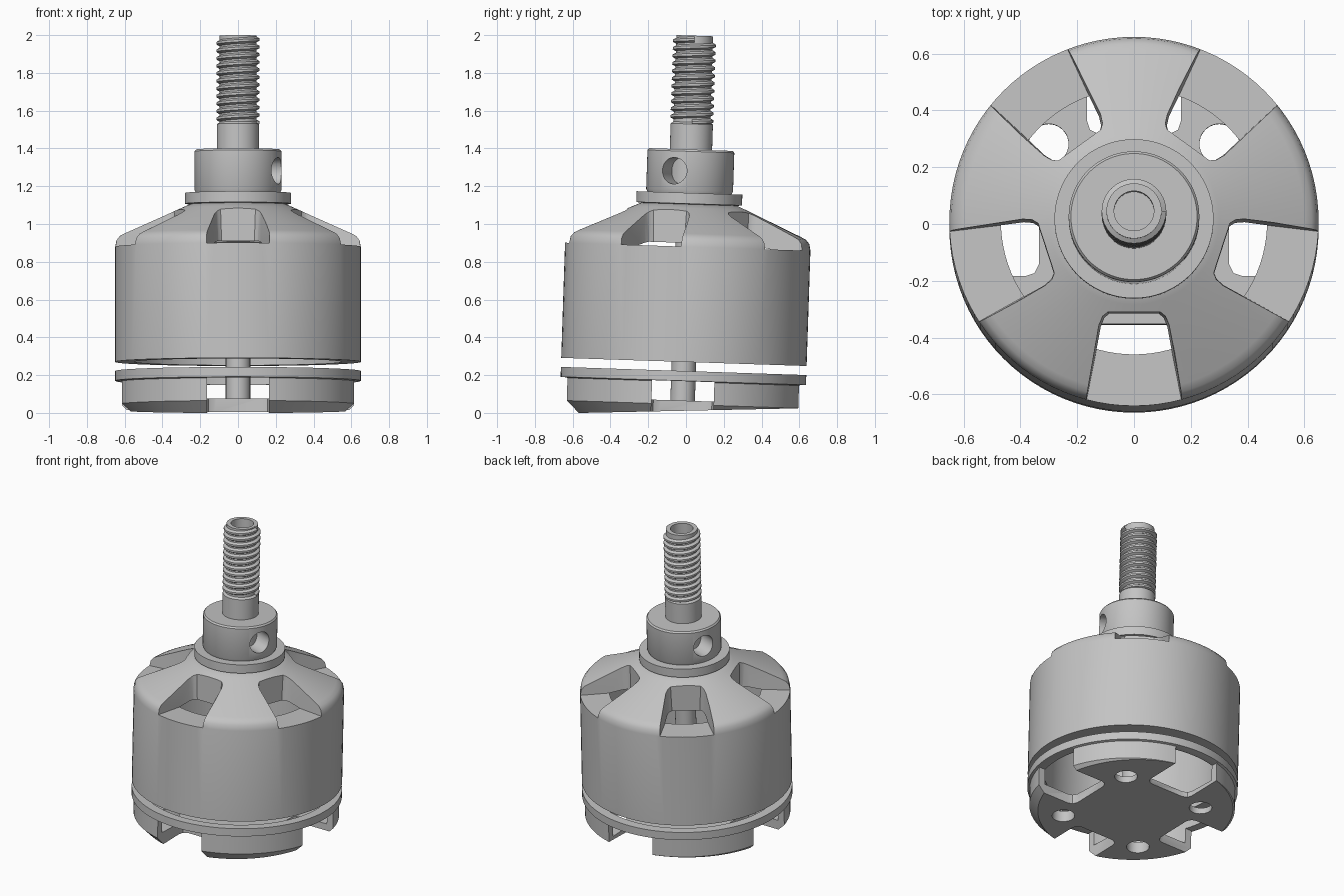
import bpy, bmesh
from math import radians, pi, sin, cos
from mathutils import Matrix, Vector

cube = bpy.data.objects.get("Cube")
if cube:
    bpy.data.objects.remove(cube, do_unlink=True)

GREY = (0.55, 0.55, 0.55, 1)
metal = bpy.data.materials.new("grey_metal")
metal.use_nodes = True
metal.diffuse_color = GREY
metal.node_tree.nodes["Principled BSDF"].inputs["Base Color"].default_value = GREY

# The whole motor leans slightly towards the back
TILT = Matrix.Translation((0, -0.02, 0)) @ Matrix.Rotation(radians(-1.9), 4, 'X')


def make_object(name, bm):
    bmesh.ops.recalc_face_normals(bm, faces=bm.faces)
    mesh = bpy.data.meshes.new(name)
    bm.to_mesh(mesh)
    bm.free()
    mesh.materials.append(metal)
    obj = bpy.data.objects.new(name, mesh)
    bpy.context.collection.objects.link(obj)
    return obj


def lathe(name, profile, steps=96):
    """Revolve a closed (radius, height) outline about z."""
    bm = bmesh.new()
    verts = [bm.verts.new((r, 0, z)) for r, z in profile]
    edges = [bm.edges.new((a, b)) for a, b in zip(verts, verts[1:] + verts[:1])
             if a.co.x > 0 or b.co.x > 0]
    bmesh.ops.spin(bm, geom=verts + edges, axis=(0, 0, 1), cent=(0, 0, 0),
                   angle=2 * pi, steps=steps)
    bmesh.ops.remove_doubles(bm, verts=bm.verts, dist=0.0005)
    return make_object(name, bm)


def prism(half_outline, low, high, angle, low_scale=1.0):
    """Cutter symmetric about its radial axis, pointing along angle."""
    outline = [(r, w) for r, w in half_outline]
    outline += [(r, -w) for r, w in reversed(half_outline)]
    bm = bmesh.new()
    rings = [[bm.verts.new((r, w * s, z)) for r, w in outline]
             for z, s in ((low, low_scale), (high, 1.0))]
    for ring in rings:
        bm.faces.new(ring)
    n = len(outline)
    for i in range(n):
        j = (i + 1) % n
        bm.faces.new((rings[0][i], rings[0][j], rings[1][j], rings[1][i]))
    bm.transform(Matrix.Rotation(radians(angle), 4, 'Z'))
    return make_object("cutter", bm)


def rod_cutter(radius, depth, matrix):
    bm = bmesh.new()
    bmesh.ops.create_cone(bm, cap_ends=True, segments=40, radius1=radius,
                          radius2=radius, depth=depth, matrix=matrix)
    return make_object("cutter", bm)


def cut(obj, cutter):
    cutter.hide_render = True
    mod = obj.modifiers.new("cut", 'BOOLEAN')
    mod.operation = 'DIFFERENCE'
    mod.solver = 'EXACT'
    mod.object = cutter
    bpy.context.view_layer.update()
    graph = bpy.context.evaluated_depsgraph_get()
    mesh = bpy.data.meshes.new_from_object(obj.evaluated_get(graph))
    obj.modifiers.clear()
    obj.data = mesh
    bpy.data.objects.remove(cutter, do_unlink=True)


# Bell: hollow drum with a conical top
bell = lathe("rotor_bell", [
    (0, 1.105), (0.255, 1.105), (0.30, 1.085), (0.60, 0.95), (0.625, 0.937),
    (0.643, 0.915), (0.65, 0.88), (0.65, 0.27), (0.55, 0.27), (0.55, 0.865),
    (0.36, 0.9), (0, 0.9)])

# Five cooling windows between the spokes
for k in range(5):
    cut(bell, prism([(0.325, 0.1), (0.34, 0.12), (0.37, 0.135), (0.72, 0.215)],
                    0.88, 1.3, -90 + 72 * k, 0.86))

# Base cup with a plate floor and a lip
base = lathe("stator_base", [
    (0, -0.03), (0.56, -0.03), (0.635, 0.045), (0.635, 0.165), (0.65, 0.17),
    (0.65, 0.222), (0.59, 0.222), (0.59, 0.065), (0, 0.065)])

# Four wire notches and four screw holes
for k in range(4):
    cut(base, prism([(0.335, 0.125), (0.35, 0.155), (0.38, 0.165), (0.8, 0.165)],
                    -0.1, 0.168, 90 * k))
    a = radians(45 + 90 * k)
    cut(base, rod_cutter(0.07, 0.4, Matrix.Translation((0.425 * cos(a), 0.425 * sin(a), 0))))

# Shaft through the hollow middle
shaft = lathe("inner_shaft", [(0, 0.04), (0.065, 0.04), (0.065, 0.95), (0, 0.95)], 48)

# Hub ring on top of the bell
hub = lathe("hub_ring", [
    (0, 1.07), (0.25, 1.07), (0.255, 1.105), (0.28, 1.108), (0.28, 1.165), (0, 1.165)])

# Clamping collar with a cross hole
collar = lathe("clamp_collar", [
    (0, 1.15), (0.215, 1.15), (0.23, 1.18), (0.23, 1.385), (0.222, 1.395), (0, 1.395)])
cut(collar, rod_cutter(0.07, 1, Matrix.Translation((0, 0, 1.28))
                       @ Matrix.Rotation(radians(-22), 4, 'Z')
                       @ Matrix.Rotation(pi / 2, 4, 'Y')))

# Output rod with a bored end
rod = lathe("output_rod", [
    (0, 1.1), (0.112, 1.1), (0.112, 1.53), (0.097, 1.54), (0.097, 1.998),
    (0.07, 1.998), (0.07, 1.9), (0, 1.9)], 64)

# Screw thread wound around the rod
PITCH, TURNS, STEPS = 0.04, 11, 32
bm = bmesh.new()
ridge = [bm.verts.new((r, 0, 1.52 + t * PITCH))
         for r, t in ((0.093, 0), (0.114, 0.3), (0.114, 0.6), (0.093, 0.9), (0.093, 1))]
ridge_edges = [bm.edges.new(pair) for pair in zip(ridge, ridge[1:])]
bmesh.ops.spin(bm, geom=ridge + ridge_edges, axis=(0, 0, 1), cent=(0, 0, 0),
               dvec=(0, 0, PITCH / STEPS), angle=2 * pi * TURNS, steps=TURNS * STEPS)
bmesh.ops.remove_doubles(bm, verts=bm.verts, dist=0.0002)
thread = make_object("screw_thread", bm)

# Lean every part, then trim the underside of the base
parts = [bell, base, shaft, hub, collar, rod, thread]
for obj in parts:
    obj.data.transform(TILT)
bm = bmesh.new()
bmesh.ops.create_cube(bm, size=2, matrix=Matrix.Translation((0, -0.55, 0))
                      @ Matrix.Rotation(radians(1.2), 4, 'X')
                      @ Matrix.Translation((0, 0.55, -1)))
cut(base, make_object("cutter", bm))

# Smooth the round surfaces and keep the edges crisp
bpy.ops.object.select_all(action='DESELECT')
for obj in parts:
    obj.select_set(True)
bpy.context.view_layer.objects.active = bell
bpy.ops.object.shade_smooth_by_angle(angle=radians(30))
